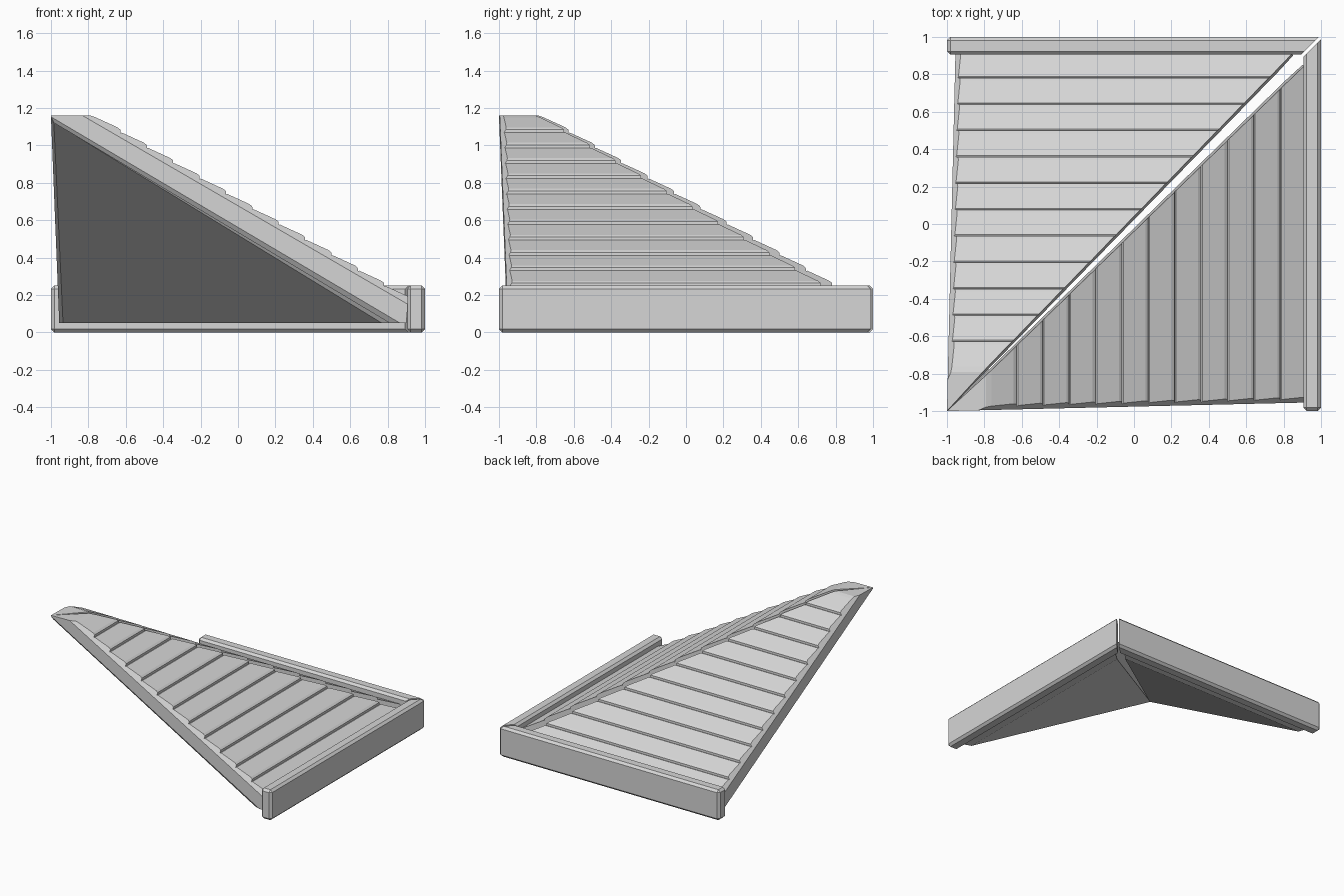
import bpy, bmesh
from mathutils import Vector

cube = bpy.data.objects.get("Cube")
if cube:
    bpy.data.objects.remove(cube, do_unlink=True)

GREY = (0.67, 0.67, 0.67, 1)
mat = bpy.data.materials.new("plain_grey")
mat.use_nodes = True
mat.diffuse_color = GREY
mat.node_tree.nodes["Principled BSDF"].inputs["Base Color"].default_value = GREY


def cut(bm, a, b, c, keep):
    """Slice along the plane through a, b, c and cap it, keeping the side of keep."""
    a, b, c, keep = map(Vector, (a, b, c, keep))
    n = (b - a).cross(c - a).normalized()
    if n.dot(keep - a) > 0:
        n = -n
    bmesh.ops.bisect_plane(bm, geom=bm.verts[:] + bm.edges[:] + bm.faces[:], dist=1e-5,
                           plane_co=a, plane_no=n, clear_outer=True)
    bmesh.ops.holes_fill(bm, edges=[e for e in bm.edges if e.is_boundary], sides=0)


def finish(bm, name, swap):
    """Make the object, swapping x and y for the half behind the hip."""
    if swap:
        for v in bm.verts:
            v.co.x, v.co.y = v.co.y, v.co.x
    bmesh.ops.recalc_face_normals(bm, faces=bm.faces[:])
    me = bpy.data.meshes.new(name)
    bm.to_mesh(me)
    bm.free()
    me.materials.append(mat)
    bpy.context.collection.objects.link(bpy.data.objects.new(name, me))


def roof_panel(name, swap):
    # Overlapping shingle courses over a straight underside
    pitch, rise = 0.141, 0.082
    profile = [(-1.0, 1.13), (-1.0, 1.16), (-0.79, 1.16)]
    x, z = -0.762, 1.15
    for i in range(12):
        profile += [(x, z), (x + 0.118, z - 0.054), (x + 0.133, z - 0.066), (x + 0.134, z - 0.084)]
        x, z = x + pitch, z - rise
    profile += [(0.91, z), (0.895, 0.0)]
    bm = bmesh.new()
    face = bm.faces.new([bm.verts.new((px, -1.1, pz)) for px, pz in profile])
    ext = bmesh.ops.extrude_face_region(bm, geom=[face])["geom"]
    bmesh.ops.translate(bm, vec=(0, 2.2, 0), verts=[g for g in ext if isinstance(g, bmesh.types.BMVert)])
    keep = (0.3, -0.3, 0.45)
    # Hip, eaves underside, gable face and its two chamfers
    cut(bm, (-1, -1, 1.16), (0.9, 0.835, 0.2), (0.9, 0.85, 0.05), keep)
    cut(bm, (0, 0, 0.05), (1, 0, 0.05), (0, 1, 0.05), keep)
    cut(bm, (-1, -1, 1.13), (0.9, -0.955, 0.1), (0.9, -0.955, 0.5), keep)
    cut(bm, (-1, -0.985, 1.13), (0.9, -0.935, 0.0), (0.9, -0.955, 0.03), keep)
    cut(bm, (-1, -1, 1.257), (0.9, -0.955, 0.155), (0.9, -0.935, 0.185), keep)
    finish(bm, name, swap)


def eaves_board(name, swap):
    # Chamfered board, mitred at the corner
    bm = bmesh.new()
    bmesh.ops.create_cube(bm, size=1)
    for v in bm.verts:
        v.co = (0.9525 + v.co.x * 0.095, 0.1 + v.co.y * 2.2, 0.125 + v.co.z * 0.25)
    bmesh.ops.bevel(bm, geom=bm.edges[:], offset=0.018, segments=1, affect='EDGES')
    cut(bm, (0.012, 0, 0), (1.012, 1, 0), (0.012, 0, 1), (0.95, 0, 0.1))
    finish(bm, name, swap)


for side, swap in (("side", False), ("back", True)):
    roof_panel(side + "_roof_panel", swap)
    eaves_board(side + "_eaves_board", swap)
